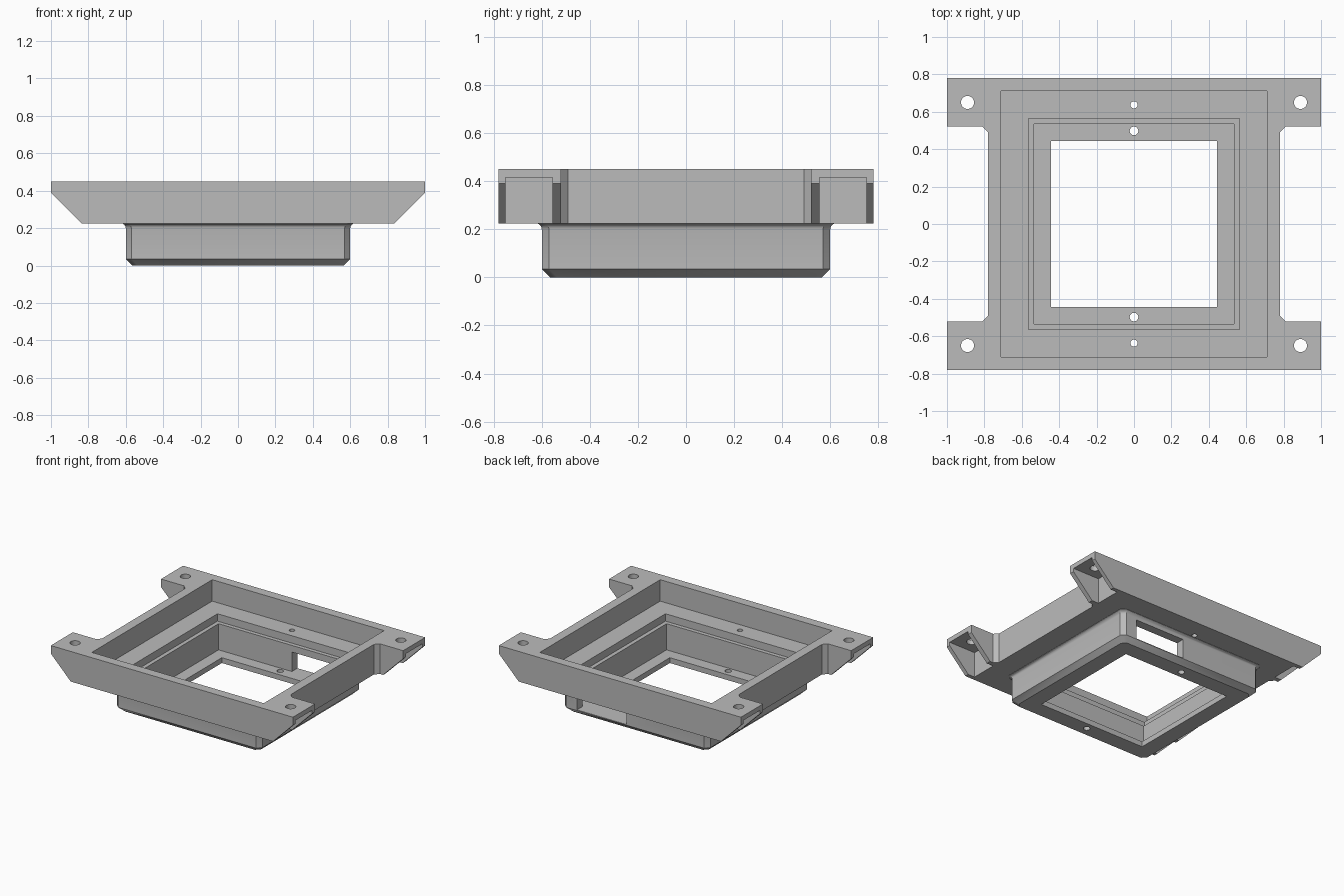
import bpy, bmesh, math
from mathutils import Vector

cube = bpy.data.objects.get("Cube")
if cube:
    bpy.data.objects.remove(cube, do_unlink=True)

grey = bpy.data.materials.new("plain grey")
grey.use_nodes = True
GREY = (0.5, 0.5, 0.5, 1)
grey.diffuse_color = GREY
grey.node_tree.nodes["Principled BSDF"].inputs["Base Color"].default_value = GREY


def loft(name, rings):
    """Solid skinned through rings of equal length, capped at both ends."""
    bm = bmesh.new()
    loops = [[bm.verts.new(p) for p in ring] for ring in rings]
    for a, b in zip(loops, loops[1:]):
        for i in range(len(a)):
            j = (i + 1) % len(a)
            bm.faces.new((a[i], a[j], b[j], b[i]))
    bm.faces.new(loops[0])
    bm.faces.new(loops[-1])
    bmesh.ops.recalc_face_normals(bm, faces=bm.faces)
    mesh = bpy.data.meshes.new(name)
    bm.to_mesh(mesh)
    bm.free()
    mesh.materials.append(grey)
    ob = bpy.data.objects.new(name, mesh)
    bpy.context.collection.objects.link(ob)
    return ob


def prism(name, outline, z0, z1):
    return loft(name, [[(x, y, z) for x, y in outline] for z in (z0, z1)])


def box(name, x0, x1, y0, y1, z0, z1):
    return prism(name, [(x0, y0), (x1, y0), (x1, y1), (x0, y1)], z0, z1)


def pin(name, x, y, r, z0, z1):
    ring = [(x + r * math.cos(a), y + r * math.sin(a))
            for a in (math.tau * i / 32 for i in range(32))]
    return prism(name, ring, z0, z1)


def four_way(quarter):
    """Mirror a quarter outline into all four quadrants, counterclockwise."""
    q = list(quarter)
    r = q[::-1]
    return (q + [(-x, y) for x, y in r] + [(-x, -y) for x, y in q]
            + [(x, -y) for x, y in r])


def combine(target, tool, operation):
    mod = target.modifiers.new("combine", "BOOLEAN")
    mod.operation = operation
    mod.solver = "EXACT"
    mod.object = tool
    bpy.context.view_layer.objects.active = target
    bpy.ops.object.modifier_apply(modifier=mod.name)
    bpy.data.objects.remove(tool, do_unlink=True)


BASE, TOP = 0.225, 0.45

# Upper frame with four corner ears
frame = prism("mounting_frame", four_way([(0.78, 0.49), (0.81, 0.52), (1, 0.52), (1, 0.78)]), BASE, TOP)

# Lower tub: bevelled bottom and corners, rounded flare under the frame
levels = [(0.565, 0), (0.6, 0.035), (0.6, BASE - 0.025)]
levels += [(0.625 - 0.025 * math.cos(a), BASE - 0.025 + 0.025 * math.sin(a))
           for a in (math.radians(d) for d in (22, 45, 68))]
levels += [(0.62, BASE + 0.03)]
tub = loft("tub", [[(x, y, z) for x, y in four_way([(h, h - 0.03), (h - 0.03, h)])]
                   for h, z in levels])
combine(frame, tub, "UNION")

# Stepped square recess
for half, z in ((0.71, 0.29), (0.565, 0.235), (0.535, 0.04), (0.445, -0.1)):
    combine(frame, box("recess", -half, half, -half, half, z, 0.6), "DIFFERENCE")

# Cable window in the back wall
combine(frame, box("window", 0.07, 0.48, 0.5, 0.7, 0.04, 0.185), "DIFFERENCE")

# Sloped ear undersides, hollow pockets and screw holes
for sx in (-1, 1):
    slope = [(0.785, 0.175), (1.05, 0.44), (1.05, 0.175)]
    wedge = loft("slope", [[(sx * x, y, z) for x, z in slope] for y in (-1, 1)])
    combine(frame, wedge, "DIFFERENCE")
    for sy in (-1, 1):
        xs = sorted((sx * 0.78, sx * 1.05))
        ys = sorted((sy * 0.555, sy * 0.75))
        combine(frame, box("pocket", *xs, *ys, 0.1, 0.415), "DIFFERENCE")
        combine(frame, pin("ear_hole", sx * 0.89, sy * 0.65, 0.035, 0.3, 0.6), "DIFFERENCE")

# Small holes in the ledge and the tub floor
for sy in (-1, 1):
    combine(frame, pin("ledge_hole", 0, sy * 0.637, 0.019, 0.1, 0.6), "DIFFERENCE")
    combine(frame, pin("floor_hole", 0, sy * 0.498, 0.023, -0.1, 0.15), "DIFFERENCE")

bpy.ops.object.select_all(action="DESELECT")
frame.select_set(True)
bpy.context.view_layer.objects.active = frame
bpy.ops.object.shade_smooth_by_angle(angle=math.radians(30))
